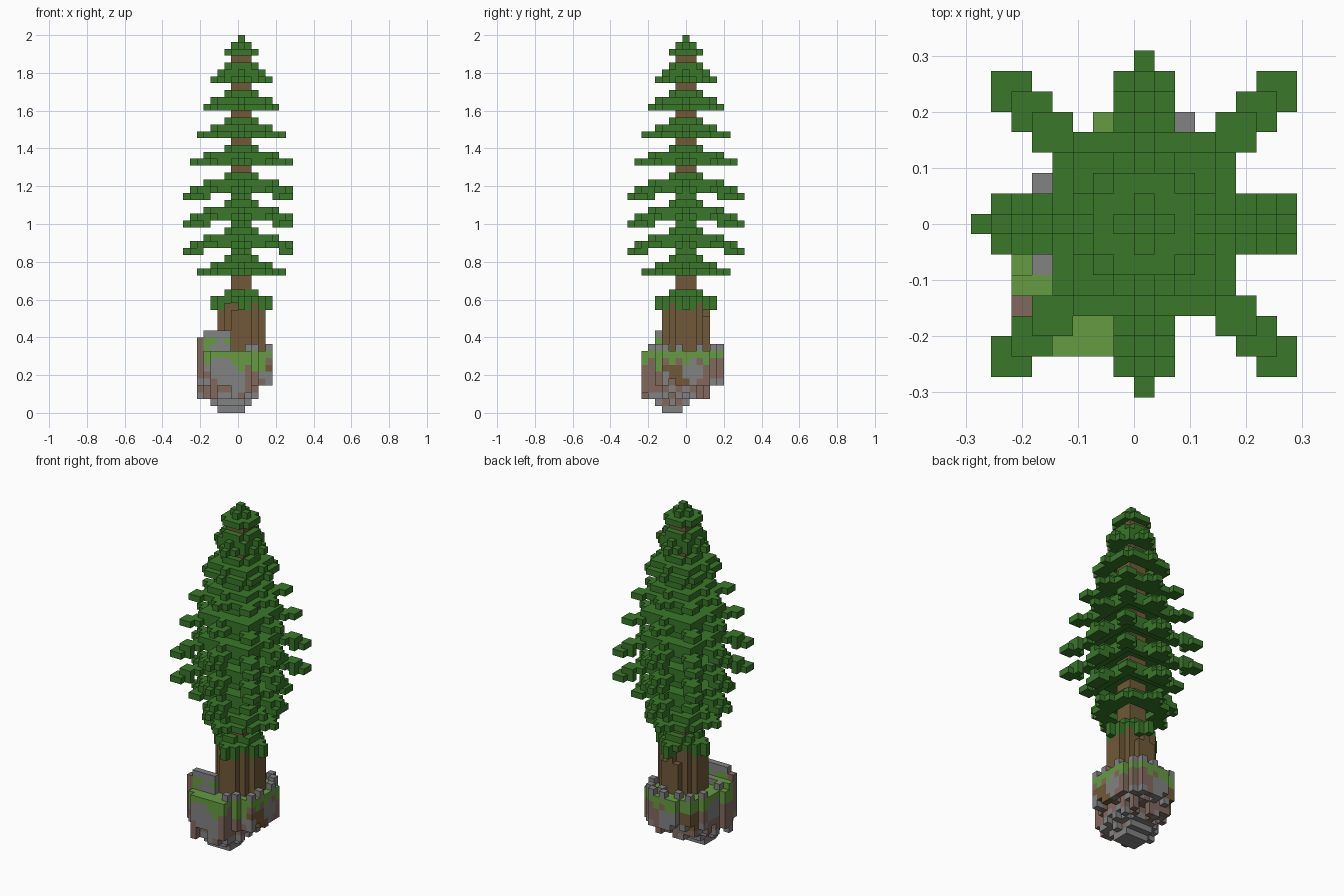
import bpy
import bmesh
import random
from mathutils import Vector

random.seed(4)
U = 2 / 55  # edge length of one block

cube = bpy.data.objects.get("Cube")
if cube:
    bpy.data.objects.remove(cube)


def linear(c):
    c /= 255
    return c / 12.92 if c <= 0.04045 else ((c + 0.055) / 1.055) ** 2.4


def material(name, rgb):
    mat = bpy.data.materials.new(name)
    color = [linear(c) for c in rgb] + [1]
    mat.diffuse_color = color
    mat.use_nodes = True
    mat.node_tree.nodes["Principled BSDF"].inputs["Base Color"].default_value = color
    return mat


LEAF = material("leaf_green", (57, 119, 41))
BARK = material("bark_brown", (112, 89, 56))
SOIL = material("soil_brown", (130, 105, 95))
STONE = material("stone_grey", (130, 130, 130))
MOSS = material("moss_green", (102, 155, 65))

blocks = {}  # (i, j, k) -> (part, material)


def put(cell, part, mat):
    blocks.setdefault(cell, (part, mat))


# Branch tiers: top layer, reach of each layer going down, diagonal limit
tiers = {
    "tip": (54, (0, 1, 2), 3),
    "tier_1": (50, (2, 3, 4), 4),
    "tier_2": (46, (2, 4, 5), 7),
    "tier_3": (42, (2, 4, 6), 10),
    "tier_4": (38, (2, 5, 7), 12),
    "tier_5": (34, (2, 5, 7, 8), 14),
    "tier_6": (30, (2, 5, 7, 8), 14),
    "tier_7": (26, (2, 5, 7, 8), 10),
    "tier_8": (22, (2, 4, 6), 7),
    "low_tier": (17, (2, 4, 4), 4),
}


def on_branch(a, b, outer, limit):
    far, near = max(a, b), min(a, b)
    if near == 0:
        return True
    # Diagonal arms end short of the straight ones
    if far + near > min(limit, 2 * outer - (2 if outer > 2 else 1)):
        return False
    # Straight arms narrow to a single block at the end
    if far == outer and outer > 2:
        return False
    return near <= 1 or far - near <= 1 or far <= 4


for part, (top, reaches, limit) in tiers.items():
    inner = 0
    for layer, outer in enumerate(reaches):
        for i in range(-outer, min(outer, 7) + 1):
            for j in range(-outer, outer + 1):
                far = max(abs(i), abs(j))
                if far < inner or not on_branch(abs(i), abs(j), outer, limit):
                    continue
                if part == "low_tier" and random.random() < 0.15:
                    continue
                put((i, j, top - layer), part + "_branches", LEAF)
        inner = max(outer - 1, 0)

# Trunk: slim core with a wider ribbed foot
for i in range(-3, 4):
    for j in range(-3, 4):
        far = max(abs(i), abs(j))
        if abs(i) + abs(j) > 4:
            continue
        if far <= 1:
            height = 52
        elif far == 2:
            height = 15
        else:
            height = random.choice((13, 14, 15))
        for k in range(6, height + 1):
            put((i, j, k), "trunk", BARK)

# Ground clump: row extents along x from front to back
rows = [(-4, 1), (-5, 1), (-6, 2), (-6, 4), (-6, 4), (-5, 4),
        (-5, 4), (-5, 4), (-5, 4), (-4, 4), (-4, 3), (-2, 2)]
# Columns crowned with a stone
crowns = {(2, 5), (4, -3), (4, -1), (4, 2), (3, 4), (0, 5), (-4, 4),
          (-5, 2), (-5, -2), (-2, 4), (1, -5), (1, 4), (2, -4)}
# Patches inside the clump: centre, radius, material
patches = [
    ((-4, -6, 6), 1.6, STONE), ((-2.5, -6, 6), 1.7, STONE),
    ((-3, -4, 9), 1.2, STONE), ((-5.5, 0, 6), 1.6, STONE),
    ((4, 1, 5.5), 1.6, STONE), ((-0.5, -6, 4), 1.2, STONE),
    ((3.5, -4, 5), 1.2, STONE), ((5, -1.5, 5), 2.1, BARK),
    ((-1, 5, 5), 1.5, STONE), ((-4, 4, 5), 1.6, BARK),
    ((2.5, -4.5, 6.5), 1.1, MOSS), ((0, -6, 5.5), 0.9, MOSS),
    ((-6, -4, 9.5), 0.9, SOIL),
]


def clump_material(cell, bottom, top, drip):
    i, j, k = cell
    dist = Vector((i + 1.5, j + 2)).length
    if k <= bottom and (dist < 4 or random.random() < 0.45):
        return STONE
    if (i, j) in crowns and k >= top:
        return STONE
    for centre, radius, mat in patches:
        if (Vector(cell) - Vector(centre)).length < radius:
            return mat
    return MOSS if k >= top - drip else SOIL


for j, (first, last) in enumerate(rows, start=-6):
    for i in range(first, last + 1):
        dist = Vector((i + 1.5, j + 2)).length
        # Underside steps down to a blunt point
        if dist < 1.9:
            bottom = 0
        elif dist < 2.6:
            bottom = 1
        elif i > 2 or j > 3:
            bottom = random.choice((4, 4, 5))
        else:
            bottom = 2 if dist < 3.5 else random.choice((2, 2, 3, 4))
        # Front left side is banked higher
        top = 8
        if i < -1 and j in (-4, -3):
            top = 10 if j == -4 else 9
        if (i, j) in crowns:
            top += 1
        drip = random.choice((1, 1, 1, 2))
        for k in range(bottom, top + 1):
            cell = (i, j, k)
            put(cell, "ground_clump", clump_material(cell, bottom, top, drip))

# Top stones on the bank
for i in range(-5, -1):
    put((i, -4, 11), "bank_stones", STONE)

# Outer faces of a unit block: direction plus its two side axes
SIDES = []
for axis in range(3):
    for sign in (1, -1):
        n, u = Vector((0, 0, 0)), Vector((0, 0, 0))
        n[axis] = sign
        u[(axis + 1) % 3] = 1
        SIDES.append((n, u, n.cross(u)))


def build(part):
    bm = bmesh.new()
    mats = []
    for cell, (owner, mat) in blocks.items():
        if owner != part:
            continue
        if mat not in mats:
            mats.append(mat)
        centre = Vector(cell) + Vector((0.5, 0, 0.5))
        for n, u, v in SIDES:
            if tuple(int(c) for c in Vector(cell) + n) in blocks:
                continue
            corners = (u + v, v - u, -u - v, u - v)
            points = [(centre + (n + c) / 2) * U for c in corners]
            face = bm.faces.new([bm.verts.new(p) for p in points])
            face.material_index = mats.index(mat)
    bmesh.ops.remove_doubles(bm, verts=bm.verts, dist=U / 50)
    mesh = bpy.data.meshes.new(part)
    bm.to_mesh(mesh)
    bm.free()
    for mat in mats:
        mesh.materials.append(mat)
    bpy.context.collection.objects.link(bpy.data.objects.new(part, mesh))


for part in dict.fromkeys(owner for owner, mat in blocks.values()):
    build(part)
